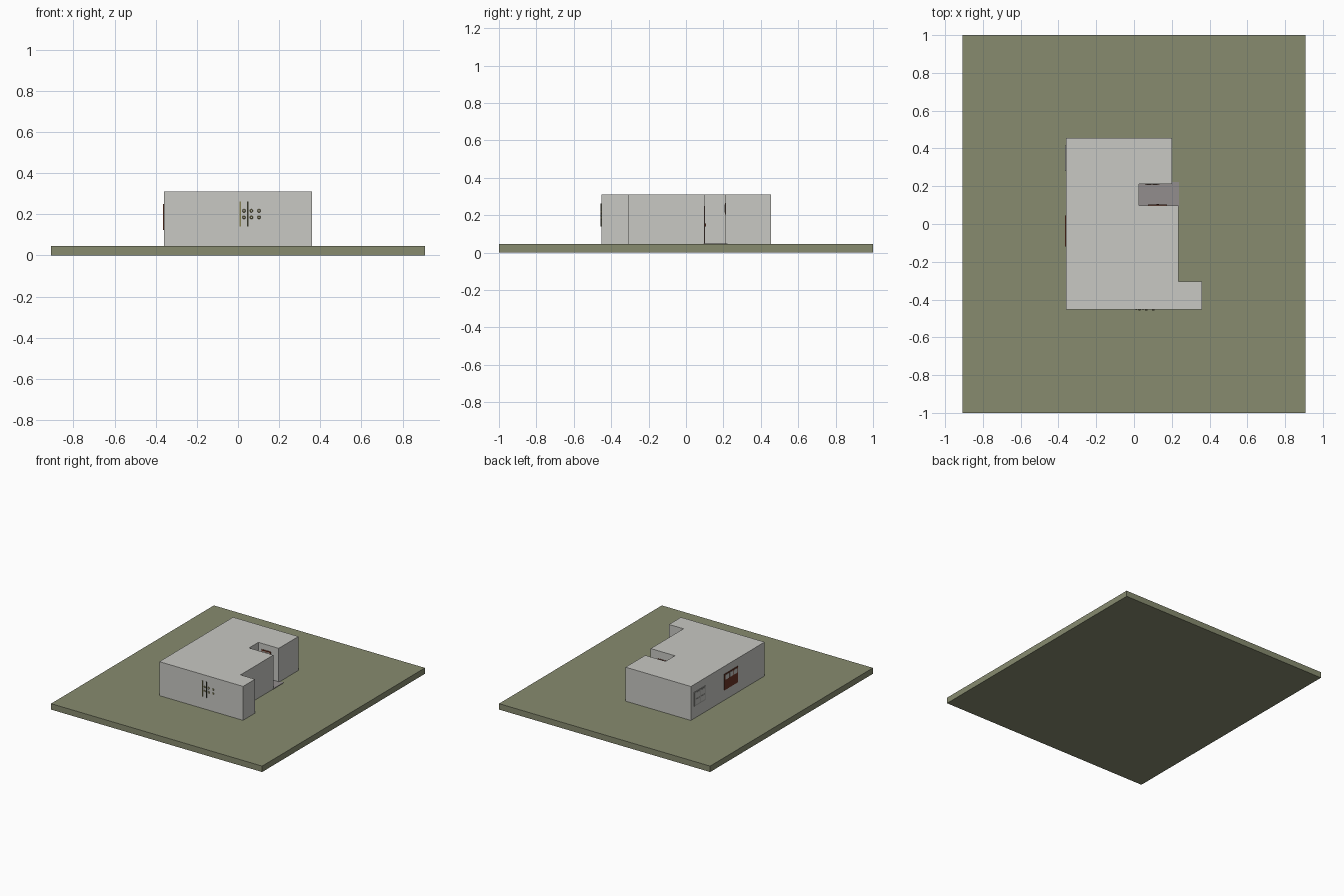
import bpy, bmesh, math
from mathutils import Matrix

if "Cube" in bpy.data.objects:
    bpy.data.objects.remove(bpy.data.objects["Cube"])


def mat(name, c):
    m = bpy.data.materials.new(name)
    m.diffuse_color = (*c, 1)
    m.use_nodes = True
    m.node_tree.nodes["Principled BSDF"].inputs["Base Color"].default_value = m.diffuse_color
    return m


GRASS = mat("grass", (0.242, 0.258, 0.159))
WALL = mat("pale wall", (0.578, 0.578, 0.546))
STONE = mat("porch stone", (0.29, 0.27, 0.268))
BROWN = mat("brown wood", (0.14, 0.035, 0.018))
GLASS = mat("pane", (0.55, 0.55, 0.52))
GREY = mat("grey frame", (0.36, 0.36, 0.34))
OLIVE = mat("olive trim", (0.24, 0.22, 0.09))
DARK = mat("dark trim", (0.035, 0.035, 0.02))


def finish(name, bm, m):
    bmesh.ops.recalc_face_normals(bm, faces=bm.faces)
    me = bpy.data.meshes.new(name)
    bm.to_mesh(me)
    bm.free()
    me.materials.append(m)
    ob = bpy.data.objects.new(name, me)
    bpy.context.collection.objects.link(ob)
    return ob


def box(name, x0, x1, y0, y1, z0, z1, m):
    bm = bmesh.new()
    bmesh.ops.create_cube(bm, size=1)
    for v in bm.verts:
        v.co = (x1 if v.co.x > 0 else x0, y1 if v.co.y > 0 else y0, z1 if v.co.z > 0 else z0)
    return finish(name, bm, m)


def prism(name, outline, z0, z1, m):
    bm = bmesh.new()
    f = bm.faces.new([bm.verts.new((x, y, z0)) for x, y in outline])
    r = bmesh.ops.extrude_face_region(bm, geom=[f])
    for g in r["geom"]:
        if isinstance(g, bmesh.types.BMVert):
            g.co.z = z1
    return finish(name, bm, m)


def plate(name, axis, face, side, a0, a1, z0, z1, t, m):
    """Thin plate on a wall whose normal is side * axis."""
    lo, hi = sorted((face - side * 0.001, face + side * t))
    if axis == "x":
        return box(name, lo, hi, a0, a1, z0, z1, m)
    return box(name, a0, a1, lo, hi, z0, z1, m)


def window(name, axis, face, side, a0, a1, z0, z1, cols, rows, zpane, frame):
    """Framed plate with a grid of panes above height zpane."""
    plate(name + "_frame", axis, face, side, a0, a1, z0, z1, 0.004, frame)
    b = 0.009
    w = (a1 - a0 - b * (cols + 1)) / cols
    h = (z1 - zpane - b * (rows + 1)) / rows
    for i in range(cols):
        for j in range(rows):
            a, z = a0 + b + i * (w + b), zpane + b + j * (h + b)
            plate(name + "_pane", axis, face, side, a, a + w, z, z + h, 0.0055, GLASS)


# Lawn and porch
box("lawn", -0.908, 0.908, -1, 1, 0, 0.046, GRASS)
box("porch_floor", 0.02, 0.237, 0.09, 0.222, 0.04, 0.05, STONE)

# House body with entrance notch and front wing
prism("house", [(-0.36, -0.452), (0.36, -0.452), (0.36, -0.305), (0.235, -0.305),
                (0.235, 0.098), (0.027, 0.098), (0.027, 0.212), (0.202, 0.212),
                (0.202, 0.454), (-0.36, 0.454)], 0.04, 0.31, WALL)

# Left wall windows
window("bedroom_window", "x", -0.36, -1, 0.28, 0.415, 0.14, 0.25, 2, 2, 0.14, GREY)
window("brown_window", "x", -0.36, -1, -0.12, 0.045, 0.125, 0.25, 3, 1, 0.195, BROWN)

# Entrance door, knob and small window inside the notch
plate("door", "y", 0.098, 1, 0.075, 0.175, 0.05, 0.25, 0.004, BROWN)
plate("door_knob", "y", 0.098, 1, 0.118, 0.132, 0.14, 0.155, 0.009, BROWN)
window("porch_window", "y", 0.212, -1, 0.057, 0.134, 0.205, 0.265, 2, 1, 0.205, BROWN)

# Front window trim with small ring ornaments
plate("front_trim_left", "y", -0.452, -1, 0.008, 0.015, 0.14, 0.262, 0.004, OLIVE)
plate("front_trim_mid", "y", -0.452, -1, 0.044, 0.05, 0.14, 0.262, 0.004, DARK)
for x in (0.029, 0.065, 0.102):
    for z in (0.185, 0.217):
        bm = bmesh.new()
        bmesh.ops.create_cone(bm, cap_ends=True, segments=8, radius1=0.009, radius2=0.006, depth=0.006,
                              matrix=Matrix.Translation((x, -0.454, z)) @ Matrix.Rotation(math.pi / 2, 4, "X"))
        finish("front_ornament", bm, OLIVE)
        plate("ornament_centre", "y", -0.452, -1, x - 0.003, x + 0.003, z - 0.003, z + 0.003, 0.006, GLASS)
